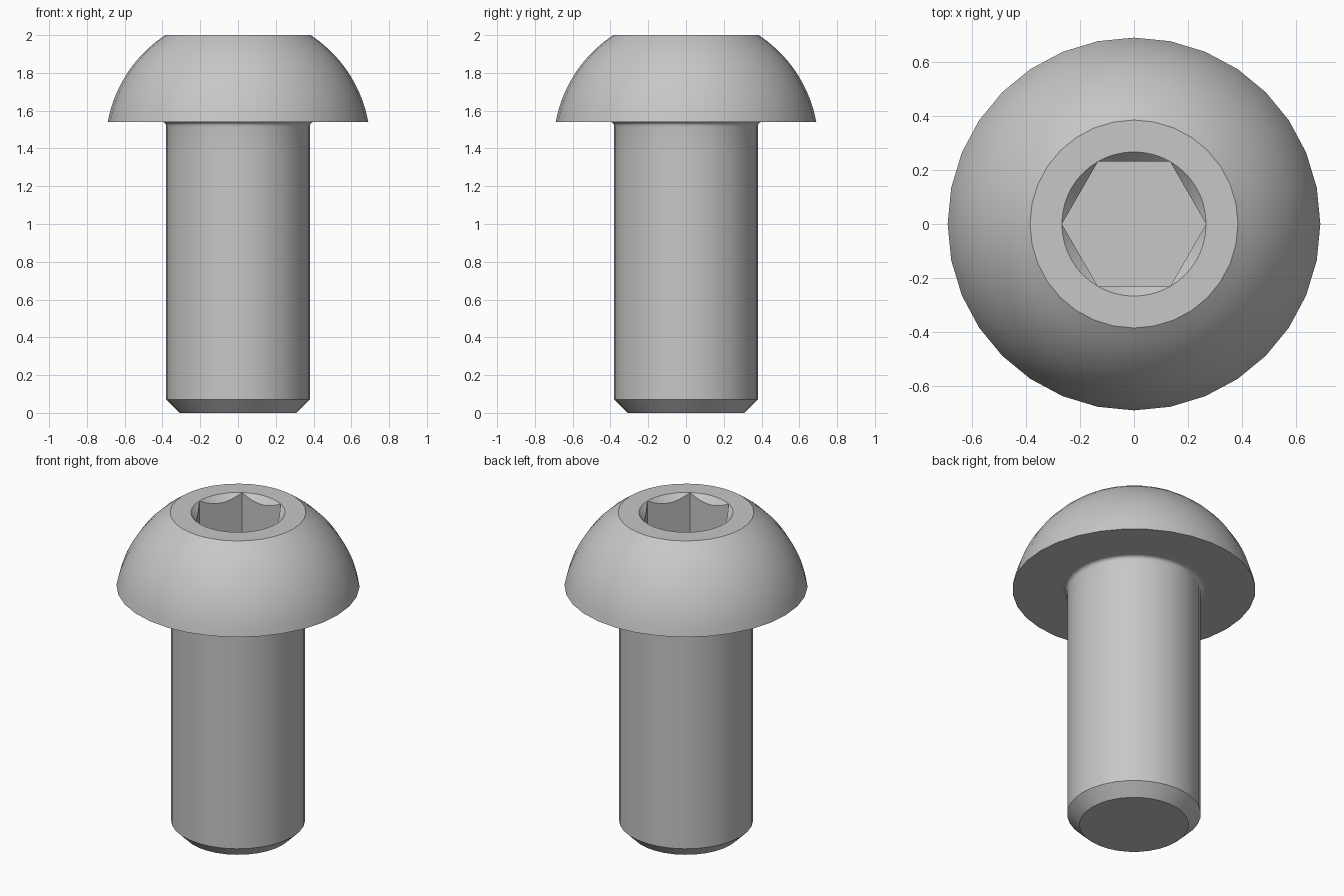
import bpy
import bmesh
from math import sin, cos, pi, radians, sqrt, asin

cube = bpy.data.objects.get("Cube")
if cube:
    bpy.data.objects.remove(cube, do_unlink=True)

SIDES = 32
HEAD_R, TOP_R, SHANK_R, TIP_R = 0.69, 0.385, 0.38, 0.31
TOP, HEAD_Z, CHAMFER_Z = 2.0, 1.54, 0.07
FILLET = 0.022
HEX_R, HEX_FLOOR = 0.267, 1.73
HEX_FLAT = HEX_R * cos(pi / 6)
PER_FLAT = 8

# Steel
steel = bpy.data.materials.new("steel grey")
steel.use_nodes = True
steel.diffuse_color = (0.57, 0.57, 0.57, 1)
steel.node_tree.nodes["Principled BSDF"].inputs["Base Color"].default_value = steel.diffuse_color

bm = bmesh.new()


def ring(count, point):
    """Closed ring of vertices; point(angle) gives radius and height."""
    verts = []
    for i in range(count):
        a = 2 * pi * i / count
        r, z = point(a)
        verts.append(bm.verts.new((r * cos(a), r * sin(a), z)))
    return verts


def skin(a, b):
    n = len(a)
    for i in range(n):
        j = (i + 1) % n
        bm.faces.new((a[i], a[j], b[j], b[i]))


def loop_edges(verts):
    n = len(verts)
    return [bm.edges.get((verts[i], verts[(i + 1) % n])) for i in range(n)]


# Shank profile with a tip chamfer and a fillet under the head
profile = [(TIP_R, 0), (SHANK_R, CHAMFER_Z), (SHANK_R, 1.38)]
for k in range(5):
    a = pi / 2 * k / 4
    profile.append((SHANK_R + FILLET * (1 - cos(a)), HEAD_Z - FILLET * (1 - sin(a))))
profile += [(0.42, HEAD_Z), (HEAD_R, HEAD_Z)]

# Dome: a sphere slice centred on the axis
height = TOP - HEAD_Z
centre = (TOP + HEAD_Z - (HEAD_R ** 2 - TOP_R ** 2) / height) / 2
radius = sqrt(HEAD_R ** 2 + (HEAD_Z - centre) ** 2)
low = asin((HEAD_Z - centre) / radius)
high = asin((TOP - centre) / radius)
for k in range(1, 11):
    a = low + (high - low) * k / 10
    profile.append((radius * cos(a), centre + radius * sin(a)))

rings = [ring(SIDES, lambda a, p=p: p) for p in profile]
for lower, upper in zip(rings, rings[1:]):
    skin(lower, upper)
bm.faces.new(rings[0][::-1])


# Hex socket with a conical lead-in that meets the flats in curved edges
def hex_radius(a):
    return HEX_FLAT / cos(a % (pi / 3) - pi / 6)


count = 6 * PER_FLAT
rim = ring(count, lambda a: (HEX_R, TOP))
lip = ring(count, lambda a: (hex_radius(a), TOP - 1.1 * (HEX_R - hex_radius(a))))
floor = ring(count, lambda a: (hex_radius(a), HEX_FLOOR))
skin(rim, lip)
skin(lip, floor)
bm.faces.new(floor)

# Flat annulus around the socket
bmesh.ops.bridge_loops(bm, edges=loop_edges(rings[-1]) + loop_edges(rim))

bmesh.ops.remove_doubles(bm, verts=bm.verts[:], dist=0.0002)
bmesh.ops.recalc_face_normals(bm, faces=bm.faces[:])

mesh = bpy.data.meshes.new("button_head_screw")
bm.to_mesh(mesh)
bm.free()
mesh.materials.append(steel)
screw = bpy.data.objects.new("button_head_screw", mesh)
bpy.context.collection.objects.link(screw)

bpy.ops.object.select_all(action="DESELECT")
screw.select_set(True)
bpy.context.view_layer.objects.active = screw
bpy.ops.object.shade_smooth_by_angle(angle=radians(30))
